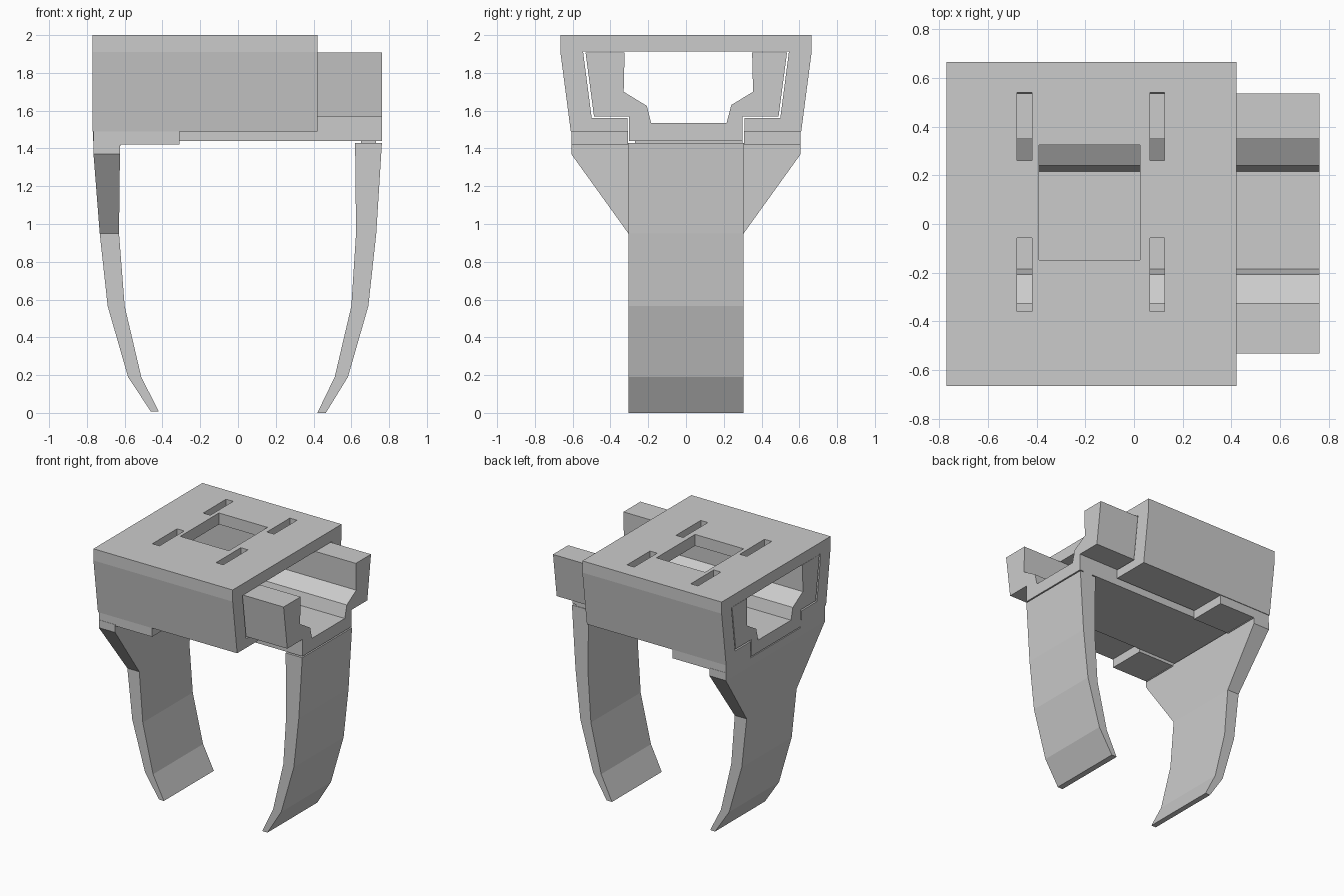
import bpy, bmesh

if "Cube" in bpy.data.objects:
    bpy.data.objects.remove(bpy.data.objects["Cube"])


def add_object(name, bm):
    bmesh.ops.recalc_face_normals(bm, faces=bm.faces)
    mesh = bpy.data.meshes.new(name)
    bm.to_mesh(mesh)
    bm.free()
    ob = bpy.data.objects.new(name, mesh)
    bpy.context.collection.objects.link(ob)
    return ob


def extrude_x(name, profile, x0, x1):
    """Extrude a closed (y, z) profile along x."""
    bm = bmesh.new()
    a = [bm.verts.new((x0, y, z)) for y, z in profile]
    b = [bm.verts.new((x1, y, z)) for y, z in profile]
    n = len(profile)
    bm.faces.new(a)
    bm.faces.new(b)
    for i in range(n):
        j = (i + 1) % n
        bm.faces.new((a[i], a[j], b[j], b[i]))
    return add_object(name, bm)


def add_box(bm, x0, x1, y0, y1, z0, z1):
    v = bmesh.ops.create_cube(bm, size=1)["verts"]
    bmesh.ops.scale(bm, verts=v, vec=(x1 - x0, y1 - y0, z1 - z0))
    bmesh.ops.translate(bm, verts=v, vec=((x0 + x1) / 2, (y0 + y1) / 2, (z0 + z1) / 2))


def box(name, *dims):
    bm = bmesh.new()
    add_box(bm, *dims)
    return add_object(name, bm)


def jaw(name, rings):
    """Loft rectangular rings given as (outer x, inner x, z outer, z inner, half width)."""
    bm = bmesh.new()
    prev = None
    for xo, xi, zo, zi, w in rings:
        ring = [bm.verts.new(p) for p in
                ((xo, -w, zo), (xo, w, zo), (xi, w, zi), (xi, -w, zi))]
        if prev:
            for i in range(4):
                j = (i + 1) % 4
                bm.faces.new((prev[i], prev[j], ring[j], ring[i]))
        else:
            bm.faces.new(ring)
        prev = ring
    bm.faces.new(prev)
    return add_object(name, bm)


# Outer housing: C-shaped sleeve open underneath
half = [(0.665, 2.0), (0.665, 1.91), (0.61, 1.49), (0.31, 1.49),
        (0.31, 1.56), (0.499, 1.56), (0.545, 1.912)]
housing = extrude_x("housing", half + [(-y, z) for y, z in reversed(half)], -0.77, 0.42)

# Window and four slots through the housing top
bm = bmesh.new()
add_box(bm, -0.39, 0.025, -0.147, 0.325, 1.905, 2.1)
for x in (-0.48, 0.065):
    for y0, y1 in ((0.26, 0.54), (-0.36, -0.058)):
        add_box(bm, x, x + 0.061, y0, y1, 1.905, 2.1)
cutter = add_object("top_cutter", bm)
cutter.hide_render = True
mod = housing.modifiers.new("openings", "BOOLEAN")
mod.operation = "DIFFERENCE"
mod.solver = "EXACT"
mod.object = cutter
bpy.context.view_layer.objects.active = housing
bpy.ops.object.modifier_apply(modifier=mod.name)
bpy.data.objects.remove(cutter)

# Sliding channel inside the housing
extrude_x("slider", [
    (-0.532, 1.909), (-0.325, 1.909), (-0.33, 1.70), (-0.207, 1.625), (-0.185, 1.535),
    (0.215, 1.535), (0.24, 1.63), (0.355, 1.70), (0.35, 1.909), (0.535, 1.909),
    (0.49, 1.57), (0.30, 1.57), (0.30, 1.44), (-0.303, 1.44), (-0.303, 1.57),
    (-0.487, 1.57)], -0.768, 0.762)

# Shoulder tabs below the housing
for side, y0, y1 in (("front", -0.605, -0.308), ("back", 0.308, 0.605)):
    box(side + "_shoulder_tab", -0.625, -0.31, y0, y1, 1.42, 1.492)
    box(side + "_jaw_shoulder", -0.765, -0.62, y0, y1, 1.415, 1.492)

# Fixed jaw, flared where it meets the housing
jaw("fixed_jaw", [
    (-0.765, -0.625, 1.43, 1.43, 0.607), (-0.765, -0.625, 1.37, 1.37, 0.607),
    (-0.732, -0.63, 0.95, 0.95, 0.305), (-0.69, -0.60, 0.565, 0.565, 0.305),
    (-0.582, -0.512, 0.19, 0.19, 0.305), (-0.462, -0.42, 0.008, 0.008, 0.305)])

# Moving jaw and the neck joining it to the slider
jaw("moving_jaw", [
    (0.762, 0.62, 1.43, 1.43, 0.304), (0.732, 0.625, 0.95, 0.95, 0.304),
    (0.69, 0.60, 0.565, 0.565, 0.304), (0.582, 0.512, 0.19, 0.19, 0.304),
    (0.465, 0.42, 0.0, 0.0, 0.304)])
box("moving_jaw_neck", 0.65, 0.73, -0.27, 0.30, 1.42, 1.445)
